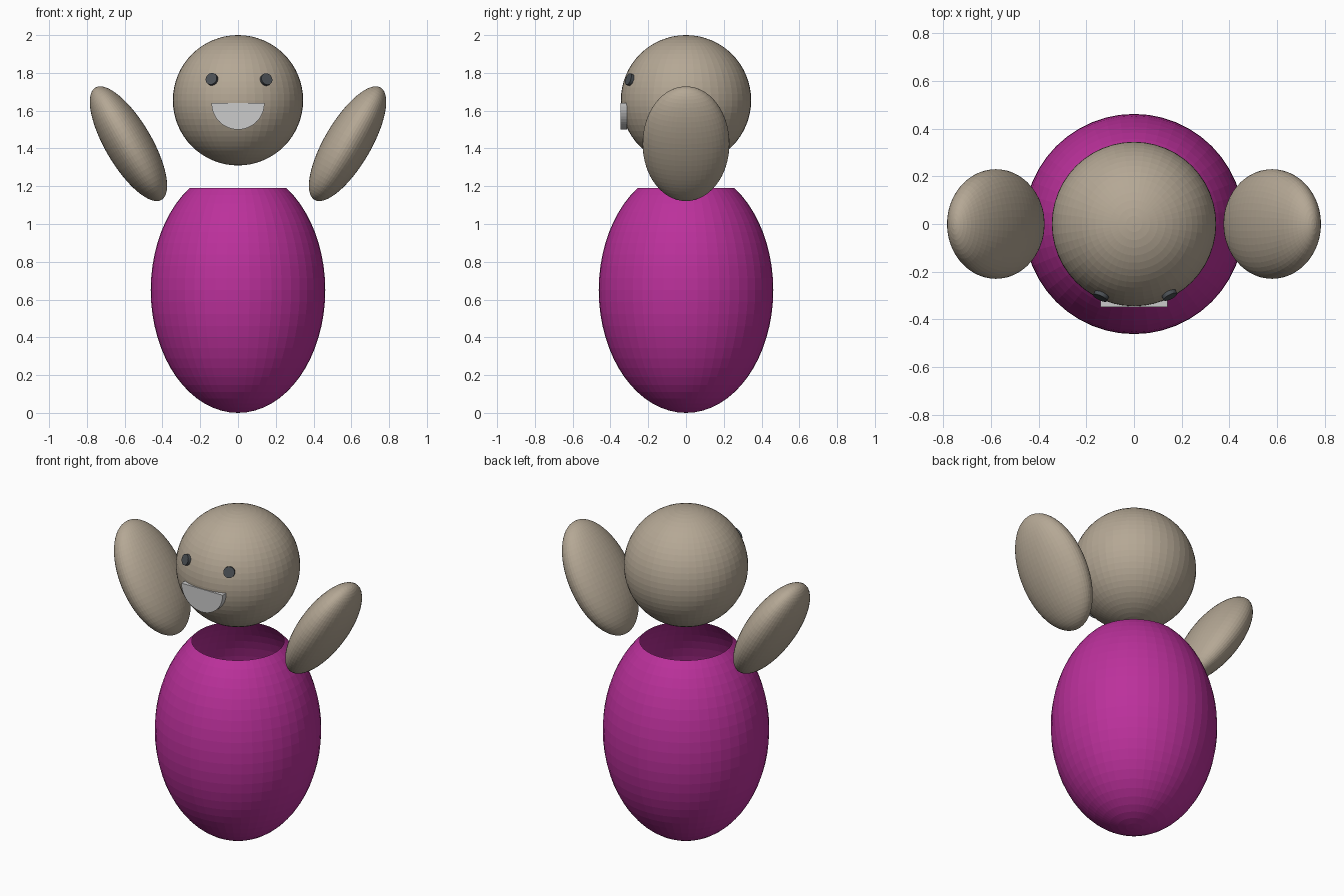
import bpy, bmesh, math
from mathutils import Matrix, Vector

if "Cube" in bpy.data.objects:
    bpy.data.objects.remove(bpy.data.objects["Cube"])


def material(name, rgb):
    m = bpy.data.materials.new(name)
    m.diffuse_color = (*rgb, 1)
    m.use_nodes = True
    m.node_tree.nodes["Principled BSDF"].inputs["Base Color"].default_value = m.diffuse_color
    return m


TAN = material("tan", (0.46, 0.39, 0.30))
MAGENTA = material("magenta", (0.50, 0.03, 0.33))
DARK = material("dark", (0.07, 0.08, 0.09))


def finish(name, bm, mat=None):
    me = bpy.data.meshes.new(name)
    bm.to_mesh(me)
    bm.free()
    ob = bpy.data.objects.new(name, me)
    bpy.context.collection.objects.link(ob)
    if mat:
        me.materials.append(mat)
    return ob


def ellipsoid(centre, radii, tilt=0.0):
    bm = bmesh.new()
    mat = (Matrix.Translation(centre) @ Matrix.Rotation(tilt, 4, 'Y')
           @ Matrix.Diagonal((*radii, 1)))
    bmesh.ops.create_uvsphere(bm, u_segments=48, v_segments=32, radius=1, matrix=mat)
    return bm


# Body: hollow egg with an open top
bm = ellipsoid((0, 0, 0.65), (0.462, 0.462, 0.65))
bmesh.ops.delete(bm, geom=[v for v in bm.verts if v.co.z > 1.20], context='VERTS')
finish("body", bm, MAGENTA)

# Floating head
HEAD = Vector((0, 0, 1.655))
R = 0.345
finish("head", ellipsoid(HEAD, (R, R, R)), TAN)

# Raised flipper arms
for side, label in ((-1, "left"), (1, "right")):
    bm = ellipsoid((side * 0.58, 0, 1.425), (0.123, 0.23, 0.345),
                   side * math.radians(30.5))
    finish(label + "_arm", bm, TAN)

# Eyes: short discs pointing outward from the head
for x, label in ((-0.138, "left"), (0.151, "right")):
    d = Vector((x, -0.302, 0.111)).normalized()
    mat = (Matrix.Translation(HEAD + d * 0.34)
           @ d.to_track_quat('Z', 'Y').to_matrix().to_4x4())
    bm = bmesh.new()
    bmesh.ops.create_cone(bm, cap_ends=True, segments=32, radius1=0.032,
                          radius2=0.032, depth=0.04, matrix=mat)
    finish(label + "_eye", bm, DARK)

# Mouth: half disc slab
bm = bmesh.new()
N = 24
arc = [bm.verts.new((0.14 * math.cos(a), -0.348, 1.64 + 0.14 * math.sin(a)))
       for a in (math.pi + math.pi * i / N for i in range(N + 1))]
face = bm.faces.new(arc)
ext = bmesh.ops.extrude_face_region(bm, geom=[face], use_keep_orig=True)
bmesh.ops.translate(bm, vec=(0, 0.036, 0),
                    verts=[g for g in ext["geom"] if isinstance(g, bmesh.types.BMVert)])
bmesh.ops.recalc_face_normals(bm, faces=bm.faces)
finish("mouth", bm)
